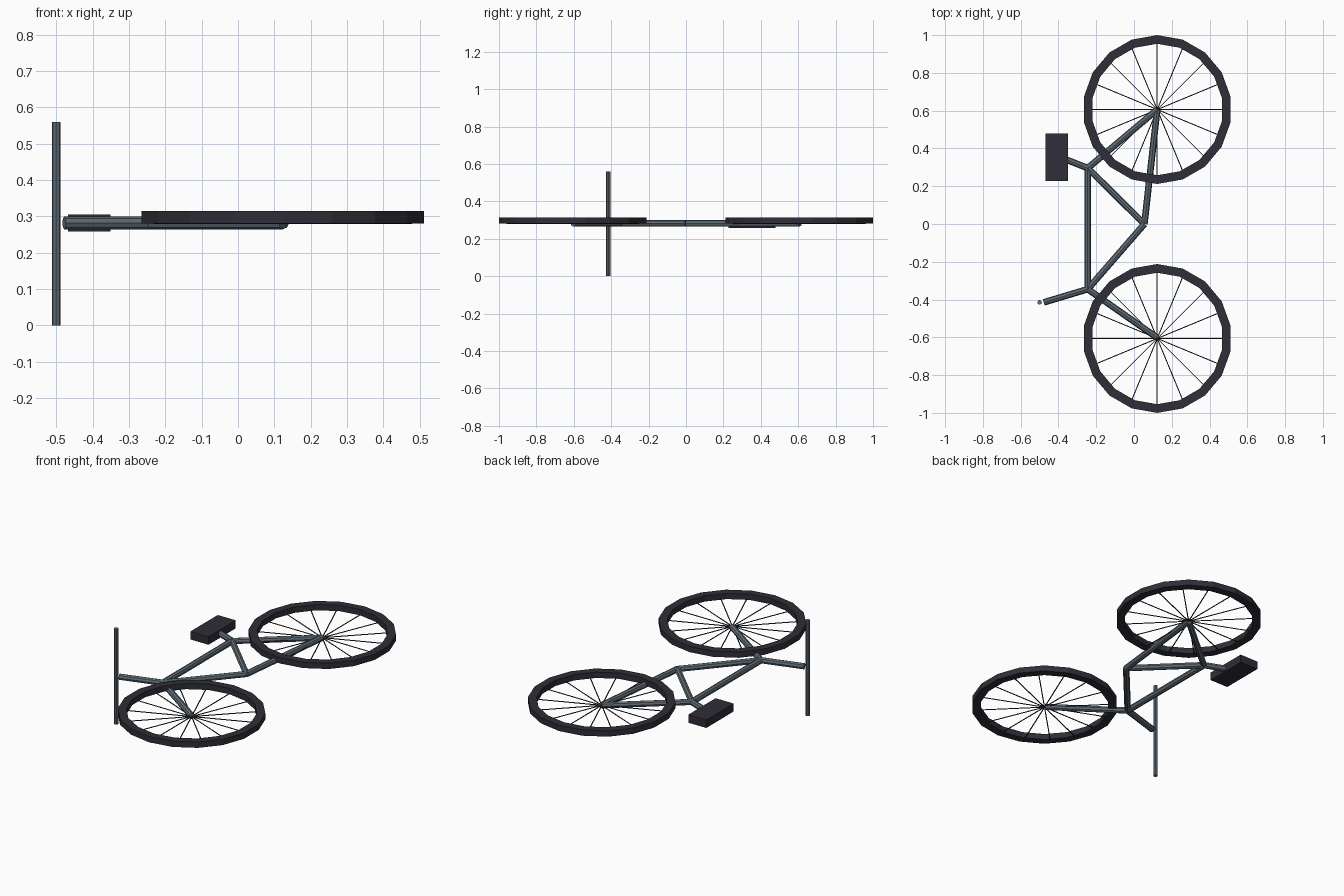
import bpy, bmesh, math
from mathutils import Vector, Matrix

if "Cube" in bpy.data.objects:
    bpy.data.objects.remove(bpy.data.objects["Cube"])

Z = 0.282  # height of the bicycle's lying plane


def material(name, rgb):
    m = bpy.data.materials.new(name)
    m.diffuse_color = (*rgb, 1)
    m.use_nodes = True
    m.node_tree.nodes["Principled BSDF"].inputs["Base Color"].default_value = m.diffuse_color
    return m


STEEL = material("blue grey steel", (0.115, 0.15, 0.18))
RUBBER = material("dark rubber", (0.029, 0.027, 0.038))


def finish(name, bm, mat):
    bmesh.ops.recalc_face_normals(bm, faces=bm.faces[:])
    me = bpy.data.meshes.new(name)
    bm.to_mesh(me)
    bm.free()
    me.materials.append(mat)
    ob = bpy.data.objects.new(name, me)
    bpy.context.collection.objects.link(ob)
    return ob


def add_rod(bm, a, b, r, sides=8):
    a, b = Vector(a), Vector(b)
    d = b - a
    mtx = Matrix.Translation((a + b) / 2) @ d.to_track_quat('Z', 'Y').to_matrix().to_4x4()
    bmesh.ops.create_cone(bm, cap_ends=True, segments=sides, radius1=r, radius2=r,
                          depth=d.length, matrix=mtx)


def rod(name, a, b, r, mat, sides=8):
    bm = bmesh.new()
    add_rod(bm, a, b, r, sides)
    finish(name, bm, mat)


def wheel(prefix, cx, cy):
    # Tyre: 18-sided ring with a box section
    bm = bmesh.new()
    n = 18
    section = [(0.394, 0.281), (0.394, 0.315), (0.348, 0.315), (0.348, 0.281)]
    rings = []
    for i in range(n):
        t = math.pi / 2 + math.tau * i / n
        rings.append([bm.verts.new((cx + r * math.cos(t), cy + r * math.sin(t), z))
                      for r, z in section])
    for i in range(n):
        p, q = rings[i], rings[(i + 1) % n]
        for k in range(4):
            j = (k + 1) % 4
            bm.faces.new((p[k], q[k], q[j], p[j]))
    finish(prefix + "_tyre", bm, RUBBER)
    # Spokes: eight full-diameter wires
    bm = bmesh.new()
    for i in range(8):
        t = math.pi * i / 8
        v = Vector((math.cos(t), math.sin(t), 0)) * 0.355
        c = Vector((cx, cy, Z))
        add_rod(bm, c - v, c + v, 0.003, 6)
    finish(prefix + "_spokes", bm, RUBBER)


wheel("rear", 0.123, 0.606)
wheel("front", 0.123, -0.606)

# Frame joints
rear = (0.123, 0.606, Z)
front = (0.123, -0.602, Z)
seat_joint = (-0.245, 0.296, Z)
crank = (0.055, 0.0, Z)
head = (-0.245, -0.345, Z)
stem_end = (-0.478, -0.415, Z)
post_end = (-0.40, 0.357, Z)

# Frame tubes
for name, a, b in [("top_tube", seat_joint, head), ("seat_tube", seat_joint, crank),
                   ("down_tube", crank, head), ("seat_stay", seat_joint, rear),
                   ("chain_stay", crank, rear), ("fork", head, front),
                   ("stem", head, stem_end), ("seat_post", seat_joint, post_end)]:
    rod(name, a, b, 0.0175, STEEL)

# Handlebar
rod("handlebar", (-0.5, -0.415, 0), (-0.5, -0.415, 0.56), 0.012, STEEL)

# Seat
bm = bmesh.new()
bmesh.ops.create_cube(bm, size=1, matrix=Matrix.Translation((-0.409, 0.353, Z))
                      @ Matrix.Diagonal((0.117, 0.253, 0.047, 1)))
finish("seat", bm, RUBBER)
